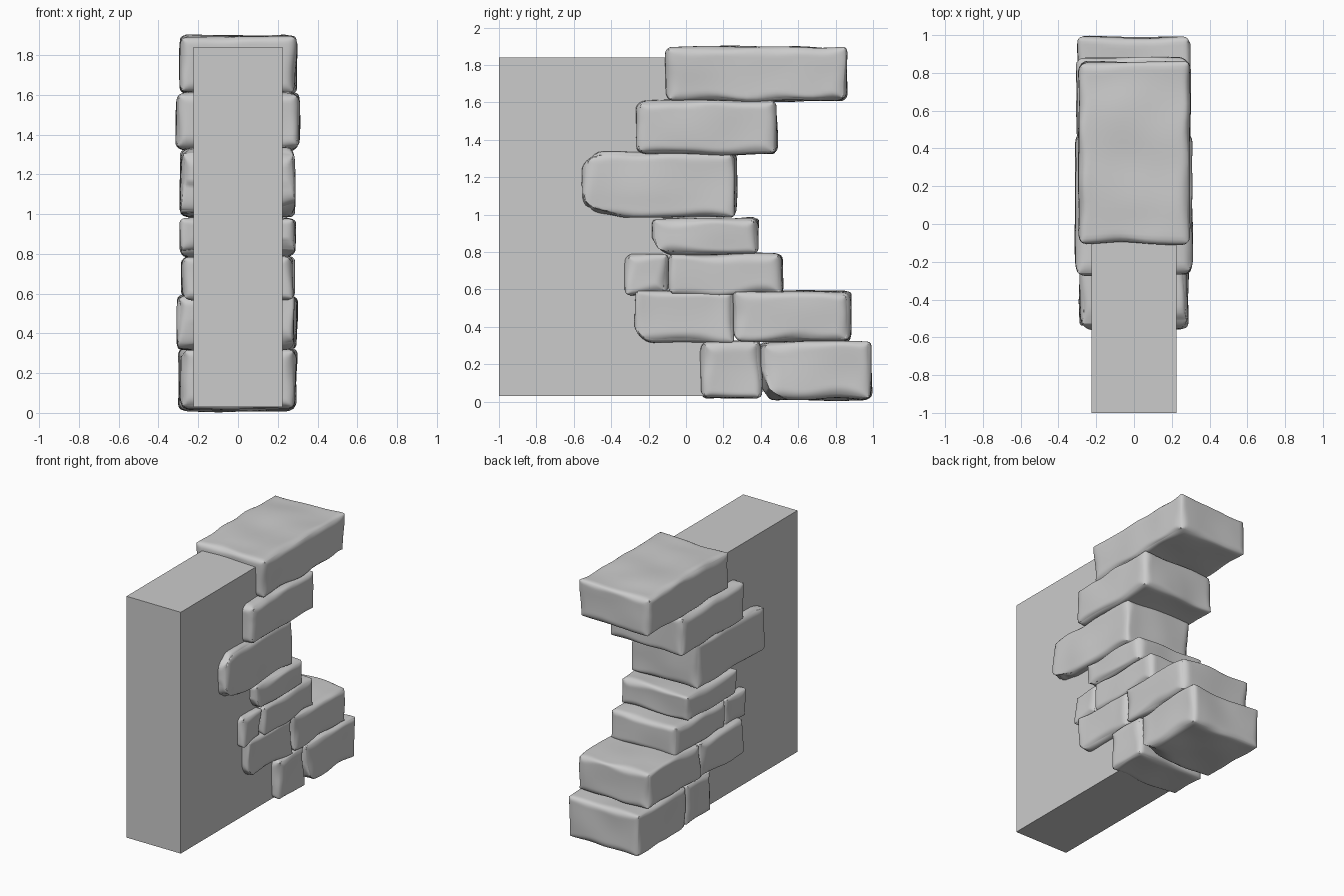
import bpy, bmesh, math
from mathutils import Vector, noise

cube = bpy.data.objects.get("Cube")
if cube:
    bpy.data.objects.remove(cube, do_unlink=True)


def make_material(name, colour):
    mat = bpy.data.materials.new(name)
    mat.use_nodes = True
    mat.diffuse_color = colour
    bsdf = next(n for n in mat.node_tree.nodes if n.type == 'BSDF_PRINCIPLED')
    bsdf.inputs["Base Color"].default_value = colour
    return mat


GREY = make_material("stone grey", (0.6, 0.6, 0.6, 1))


def add_object(name, bm):
    mesh = bpy.data.meshes.new(name)
    bm.to_mesh(mesh)
    bm.free()
    mesh.materials.append(GREY)
    obj = bpy.data.objects.new(name, mesh)
    bpy.context.collection.objects.link(obj)
    return obj


def round_pair(p, lo, hi, i, j, ri, rj):
    """Pull a point near the edge between axes i and j onto an elliptical corner."""
    di, si = min((p[i] - lo[i], 1), (hi[i] - p[i], -1))
    dj, sj = min((p[j] - lo[j], 1), (hi[j] - p[j], -1))
    if di < ri and dj < rj:
        a, b = 1 - di / ri, 1 - dj / rj
        length = math.hypot(a, b)
        if length > 1:
            p[i] += si * ri * (a - a / length)
            p[j] += sj * rj * (b - b / length)


def stone(name, x, y, z, low_front=(0.05, 0.05), top_front=(0.04, 0.04), seed=1):
    """Worn block: rounded box with uneven edges and gently uneven faces."""
    lo, hi = Vector((x[0], y[0], z[0])), Vector((x[1], y[1], z[1]))
    mid = (lo + hi) / 2
    bm = bmesh.new()
    bmesh.ops.create_cube(bm, size=2)
    bmesh.ops.subdivide_edges(bm, edges=bm.edges[:], cuts=27, use_grid_fill=True)
    shift = Vector((seed * 7.3, seed * 3.1, seed * 5.7))
    for v in bm.verts:
        # crowd the grid towards the edges
        p = Vector([mid[k] + (hi[k] - mid[k]) * math.sin(v.co[k] * math.pi / 2)
                    for k in range(3)])
        wear = 1 + 0.8 * noise.noise(p * 5 + shift)
        ry, rz = 0.04, 0.04
        if p.y < mid.y:
            ry, rz = low_front if p.z < mid.z else top_front
        round_pair(p, lo, hi, 1, 2, ry * wear, rz * wear)
        round_pair(p, lo, hi, 0, 1, 0.05 * wear, 0.06 * wear)
        round_pair(p, lo, hi, 0, 2, 0.045 * wear, 0.045 * wear)
        v.co = p + 0.014 * noise.noise_vector(p * 3.5 + shift)
    for f in bm.faces:
        f.smooth = True
    return add_object(name, bm)


# Plain wall core
bm = bmesh.new()
bmesh.ops.create_cube(bm, size=1)
for v in bm.verts:
    v.co = (v.co.x * 0.45, -1 if v.co.y < 0 else 0.2, 0.03 if v.co.z < 0 else 1.84)
add_object("wall_core", bm)

# Stones, from the top course down
stone("cap_stone", (-0.295, 0.295), (-0.105, 0.86), (1.61, 1.895), seed=1)
stone("upper_stone", (-0.31, 0.305), (-0.27, 0.485), (1.325, 1.61),
      (0.07, 0.08), (0.05, 0.05), seed=2)
stone("long_stone", (-0.285, 0.285), (-0.56, 0.265), (0.985, 1.33),
      (0.2, 0.22), (0.11, 0.08), seed=3)
stone("middle_stone", (-0.29, 0.29), (-0.19, 0.385), (0.785, 0.98),
      (0.1, 0.13), seed=4)
stone("small_stone", (-0.28, 0.275), (-0.33, -0.09), (0.57, 0.785), seed=5)
stone("lower_middle_stone", (-0.28, 0.285), (-0.09, 0.515), (0.57, 0.79),
      (0.06, 0.06), seed=6)
stone("low_front_stone", (-0.3, 0.285), (-0.275, 0.255), (0.315, 0.59),
      (0.11, 0.15), (0.06, 0.05), seed=7)
stone("low_back_stone", (-0.305, 0.295), (0.25, 0.88), (0.325, 0.59),
      (0.06, 0.08), seed=8)
stone("base_front_stone", (-0.295, 0.29), (0.08, 0.4), (0.02, 0.32), seed=9)
stone("base_back_stone", (-0.3, 0.295), (0.4, 0.99), (0.01, 0.32),
      (0.11, 0.18), seed=10)
